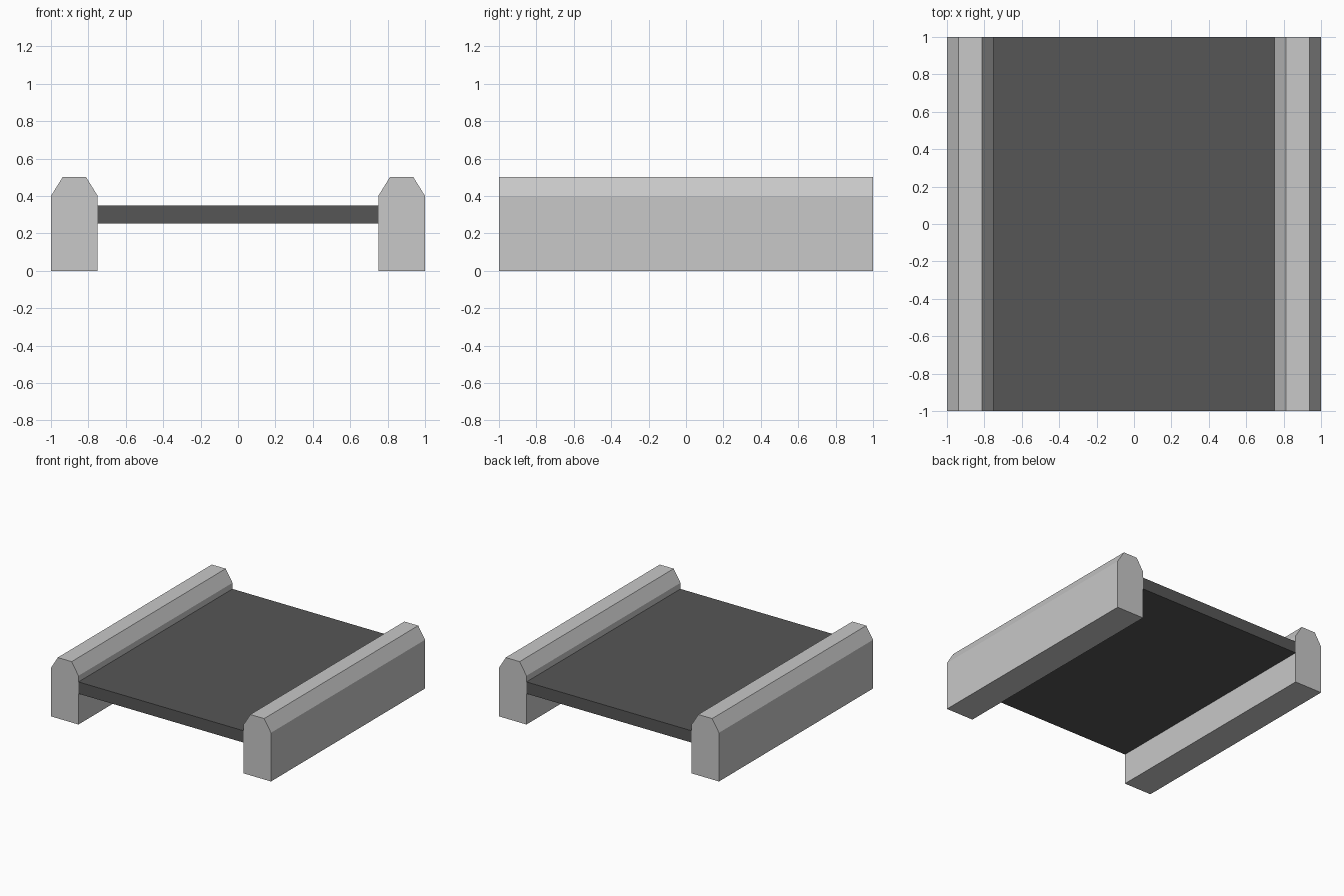
import bpy
import bmesh

if "Cube" in bpy.data.objects:
    bpy.data.objects.remove(bpy.data.objects["Cube"])


def material(name, value):
    mat = bpy.data.materials.new(name)
    mat.diffuse_color = (value, value, value, 1)
    mat.use_nodes = True
    mat.node_tree.nodes["Principled BSDF"].inputs["Base Color"].default_value = mat.diffuse_color
    return mat


def extrude_along_y(name, profile, mat, y0=-1.0, y1=1.0):
    """Extrude a closed x/z profile from y0 to y1."""
    bm = bmesh.new()
    face = bm.faces.new([bm.verts.new((x, y0, z)) for x, z in profile])
    ext = bmesh.ops.extrude_face_region(bm, geom=[face])
    verts = [g for g in ext["geom"] if isinstance(g, bmesh.types.BMVert)]
    bmesh.ops.translate(bm, verts=verts, vec=(0, y1 - y0, 0))
    bmesh.ops.recalc_face_normals(bm, faces=bm.faces[:])
    mesh = bpy.data.meshes.new(name)
    bm.to_mesh(mesh)
    bm.free()
    mesh.materials.append(mat)
    obj = bpy.data.objects.new(name, mesh)
    bpy.context.collection.objects.link(obj)
    return obj


concrete = material("light grey concrete", 0.578)
asphalt = material("dark grey asphalt", 0.094)

# Side walls with chamfered tops
wall = [(0.75, 0), (1.0, 0), (1.0, 0.4), (0.938, 0.5), (0.812, 0.5), (0.75, 0.4)]
for side, label in ((-1, "left"), (1, "right")):
    extrude_along_y(label + "_wall", [(side * x, z) for x, z in wall], concrete)

# Road deck between the walls
deck = [(-0.75, 0.253), (0.75, 0.253), (0.75, 0.35), (-0.75, 0.35)]
extrude_along_y("road_deck", deck, asphalt)
